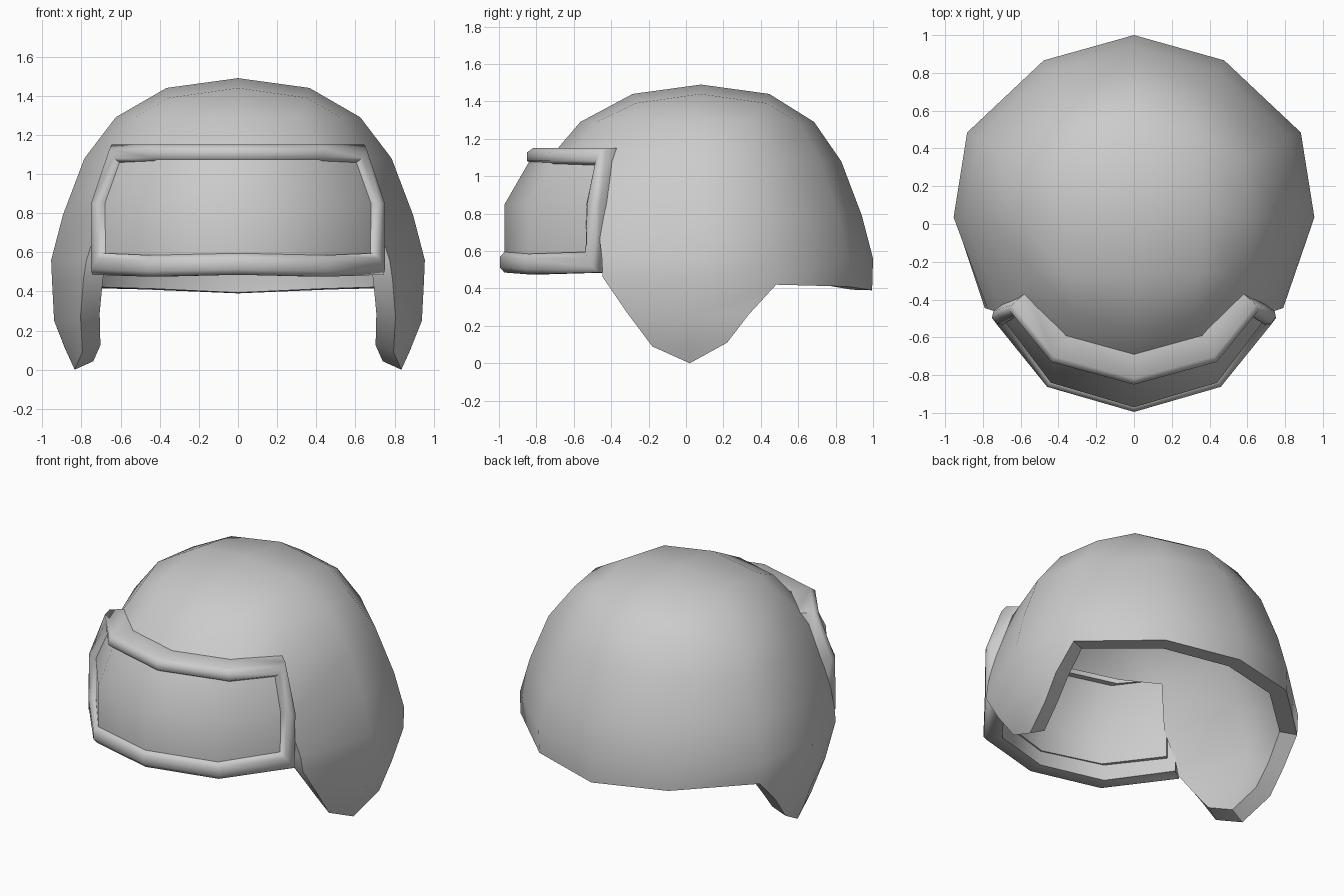
import bpy, bmesh, math
from mathutils import Vector

if "Cube" in bpy.data.objects:
    bpy.data.objects.remove(bpy.data.objects["Cube"])

grey = bpy.data.materials.new("helmet_grey")
grey.diffuse_color = (0.6, 0.6, 0.6, 1)
grey.use_nodes = True
grey.node_tree.nodes["Principled BSDF"].inputs["Base Color"].default_value = grey.diffuse_color


def finish(name, bm, angle, thickness=0):
    """Turn a bmesh into a shaded object, thickened inwards if asked."""
    bmesh.ops.remove_doubles(bm, verts=bm.verts[:], dist=0.0005)
    bmesh.ops.recalc_face_normals(bm, faces=bm.faces[:])
    mesh = bpy.data.meshes.new(name)
    bm.to_mesh(mesh)
    bm.free()
    mesh.materials.append(grey)
    ob = bpy.data.objects.new(name, mesh)
    bpy.context.collection.objects.link(ob)
    bpy.ops.object.select_all(action='DESELECT')
    ob.select_set(True)
    bpy.context.view_layer.objects.active = ob
    if thickness:
        mod = ob.modifiers.new("thickness", 'SOLIDIFY')
        mod.thickness = thickness
        mod.offset = -1
        mod.use_even_offset = True
        bpy.ops.object.modifier_apply(modifier=mod.name)
    bpy.ops.object.shade_smooth_by_angle(angle=math.radians(angle))
    return ob


def add_face(bm, pts, side):
    """Add a face on one half, skipping repeated corners; side is 1 or -1."""
    pts = list(dict.fromkeys(pts))
    if len(pts) > 2:
        vs = [bm.verts.new((p[0] * side, p[1], p[2])) for p in pts]
        bm.faces.new(vs if side > 0 else vs[::-1])


# Shell: half-dome columns from back to front, rows (height, radius, centre y)
columns = [(0, 1), (.5, .86), (.925, .46), (1, -.01), (.84, -.51), (.5, -.86), (0, -1)]
rows = [(1.49, 0, .08), (1.44, .365, .08), (1.29, .625, .06), (1.08, .785, .045),
        (.79, .895, .045), (.56, .955, .045), (.42, .95, .045)]
rim_z = [.39, .41, .42, .44, .46, .46, .46]
# Edge beside the visor, tucked into its frame
visor_edge = {3: (.615, -.42), 4: (.70, -.475), 5: (.775, -.45), 6: (.79, -.445)}


def shell_point(c, r):
    z, rad, cy = rows[r]
    if r == 1 and c in (1, 2, 4, 5):       # crown is a square patch
        return (.35, .08 + (.35 if c < 3 else -.35), 1.39)
    if c == 4 and r in visor_edge:
        return (*visor_edge[r], rim_z[c] if r == 6 else z)
    if c >= 5 and r == 3:                  # brow edge above the visor
        z, rad = 1.12, .755
    z = rim_z[c] if r == 6 else z
    return (columns[c][0] * rad, cy + columns[c][1] * rad, z)


bm = bmesh.new()
for side in (1, -1):
    for c in range(6):
        for r in range(6):
            if c >= 4 and r >= 3:          # visor opening
                continue
            add_face(bm, [shell_point(c, r), shell_point(c, r + 1),
                          shell_point(c + 1, r + 1), shell_point(c + 1, r)], side)
    # Ear flap narrowing to a point
    flap = [[shell_point(c, 6) for c in (2, 3, 4)],
            [(.895, .335, .26), (.94, .03, .25), (.805, -.315, .27)],
            [(.885, .22, .11), (.88, .02, .1), (.795, -.18, .09)]]
    for a, b in zip(flap, flap[1:]):
        for i in range(2):
            add_face(bm, [a[i], b[i], b[i + 1], a[i + 1]], side)
    for i in range(2):
        add_face(bm, [flap[2][i], (.835, .02, 0), flap[2][i + 1]], side)
finish("shell", bm, 45, .105)

# Visor pane: faceted, leaning back at the top
pane = [[(0, -.97, .58), (.44, -.84, .58), (.70, -.495, .58)],
        [(0, -.97, .85), (.44, -.84, .85), (.70, -.495, .85)],
        [(0, -.82, 1.11), (.41, -.705, 1.11), (.61, -.435, 1.11)]]
bm = bmesh.new()
for side in (1, -1):
    for a, b in zip(pane, pane[1:]):
        for i in range(2):
            add_face(bm, [a[i], a[i + 1], b[i + 1], b[i]], side)
finish("visor", bm, 50, .1)

# Visor frame: round-fronted section swept round the pane
# each station: centre, outward normal, sideways axis, half depth
half = [((0, -.935, .54), (0, -1, 0), (0, 0, -.055), .06),
        ((.43, -.81, .53), (.49, -.87, 0), (0, 0, -.055), .06),
        ((.69, -.48, .54), (.8, -.6, 0), (.026, .035, -.055), .06),
        ((.69, -.475, .85), (.8, -.6, 0), (.026, .035, 0), .06),
        ((.595, -.425, 1.105), (.75, -.66, 0), (.02, .025, .045), .07),
        ((.40, -.66, 1.105), (.49, -.87, 0), (0, 0, .045), .08),
        ((0, -.77, 1.105), (0, -1, 0), (0, 0, .045), .08)]


def flip(v):
    return (-v[0], v[1], v[2])


stations = half + [(flip(c), flip(n), flip(u), d) for c, n, u, d in half[-2:0:-1]]
section = [(1, .5), (.6, 1), (-1, 1), (-1, -1), (.6, -1), (1, -.5)]
bm = bmesh.new()
rings = [[bm.verts.new(Vector(c) + Vector(n) * d * a + Vector(u) * b) for a, b in section]
         for c, n, u, d in stations]
for i, ring in enumerate(rings):
    nxt = rings[(i + 1) % len(rings)]
    for j in range(len(section)):
        k = (j + 1) % len(section)
        bm.faces.new([ring[j], ring[k], nxt[k], nxt[j]])
finish("visor_frame", bm, 65)
